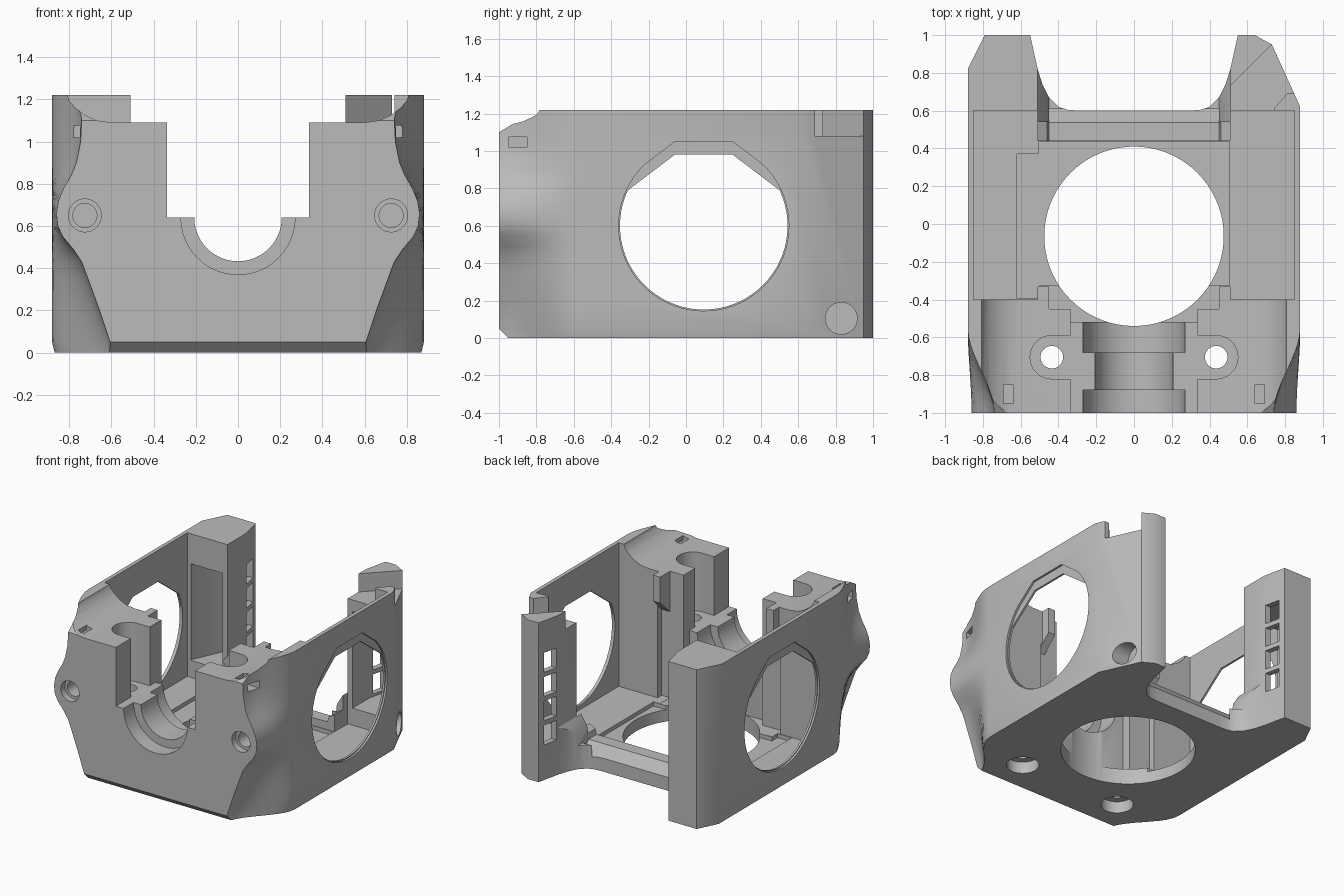
import bpy, bmesh, math
from mathutils import Vector

cube = bpy.data.objects.get("Cube")
if cube:
    bpy.data.objects.remove(cube)

grey = bpy.data.materials.new("plain_grey")
grey.use_nodes = True
grey.diffuse_color = (0.5, 0.5, 0.5, 1)
grey.node_tree.nodes["Principled BSDF"].inputs["Base Color"].default_value = (0.5, 0.5, 0.5, 1)


def make(name, bm):
    bmesh.ops.recalc_face_normals(bm, faces=bm.faces)
    mesh = bpy.data.meshes.new(name)
    bm.to_mesh(mesh)
    bm.free()
    obj = bpy.data.objects.new(name, mesh)
    bpy.context.collection.objects.link(obj)
    mesh.materials.append(grey)
    return obj


def place(axis, a, b, h):
    return {"x": (h, a, b), "y": (a, h, b), "z": (a, b, h)}[axis]


def prism(points, axis, lo, hi):
    bm = bmesh.new()
    base = bm.faces.new([bm.verts.new(place(axis, a, b, lo)) for a, b in points])
    top = bmesh.ops.extrude_face_region(bm, geom=[base])["geom"]
    moved = [v for v in top if isinstance(v, bmesh.types.BMVert)]
    bmesh.ops.translate(bm, verts=moved, vec=Vector(place(axis, 0, 0, hi - lo)))
    return make("cutter", bm)


def arc(a, b, r, start, end, n):
    angles = [math.radians(start + (end - start) * i / n) for i in range(n + 1)]
    return [(a + r * math.cos(t), b + r * math.sin(t)) for t in angles]


def circle(a, b, r, n=48):
    return arc(a, b, r, 0, 360, n)[:-1]


def rect(a0, a1, b0, b1):
    return [(a0, b0), (a1, b0), (a1, b1), (a0, b1)]


def flip(points, s):
    return [(s * a, b) for a, b in points]


def both(half):
    return half + [(-a, b) for a, b in reversed(half)]


# Body shell: narrow, bulged front section blending into straight sides
front = [(0, .6), (.05, .605), (.2, .655), (.35, .71), (.43, .74), (.49, .78), (.55, .83), (.6, .853),
         (.66, .86), (.72, .85), (.78, .825), (.84, .79), (.9, .765), (1, .745), (1.1, .74), (1.22, .74)]
stations = [-1 + .045 * i for i in range(11)] + [1]
bm = bmesh.new()
rings = []
for y in stations:
    t = min(1, (y + 1) / .45)
    ease = t * t * (3 - 2 * t)
    half = [(w + (.88 - (.012 if z == 0 else 0) - w) * ease, z) for z, w in front]
    rings.append([bm.verts.new((x, y, z)) for x, z in both(half)])
for r0, r1 in zip(rings, rings[1:]):
    for i in range(len(r0)):
        j = (i + 1) % len(r0)
        bm.faces.new((r0[i], r0[j], r1[j], r1[i]))
bm.faces.new(rings[0])
bm.faces.new(rings[-1])
body = make("carriage_body", bm)
bpy.context.view_layer.objects.active = body


def cut(points, axis, lo, hi):
    tool = prism(points, axis, lo, hi)
    tool.hide_render = True
    mod = body.modifiers.new("cut", "BOOLEAN")
    mod.operation = "DIFFERENCE"
    mod.solver = "EXACT"
    mod.object = tool
    bpy.ops.object.modifier_apply(modifier=mod.name)
    bpy.data.objects.remove(tool)


# Chamfers along the front
cut([(-1.05, .1), (-.9, -.05), (-1.05, -.05)], "x", -1, 1)
cut([(-1.1, 1.04), (-.7, 1.28), (-1.1, 1.28)], "x", -1, 1)

# Lowered top of the front block with curved rise to the side walls
cut(both([(.6, 1.09), (.67, 1.1), (.725, 1.125), (.77, 1.16), (.8, 1.195), (.815, 1.25)]), "y", -1.1, -.39)

# Interior bay between thin side walls
cut(both([(.51, .44), (.51, .6), (.85, .6), (.85, -.4), (.51, -.4), (.51, -.33), (.45, -.33),
          (.45, -.45), (.335, -.45), (.335, -.52)]), "z", .12, 1.4)

# Short tabs behind the block: level top, sloping underside
cut(rect(-.53, .53, -.41, -.3), "z", 1.09, 1.4)
for s in (1, -1):
    cut([(-.449, .121), (-.32, .121), (-.32, .9), (-.449, .78)], "x", s * .48 - .04, s * .48 + .04)

# Sunken floor centre, side strip and round floor opening
cut(rect(-.505, .505, -.325, .435), "z", .09, .2)
cut(rect(-.62, -.5, -.395, .37), "z", .09, .2)
cut(circle(0, -.065, .475, 72), "z", -.1, .6)

# Rear opening over the cross bar, leaving stepped end gussets
cut(both([(.45, .18), (.46, .22), (.51, .25), (.51, 1.4)]), "y", .43, .54)
cut(both([(.45, .18), (.46, .28), (.51, .36), (.51, 1.4)]), "y", .53, 1.1)
cut([(.61, .09), (.53, .19), (.61, .3)], "x", -.45, .45)
cut(both([(.57, 1.1), (.55, 1), (.51, .82), (.485, .74), (.45, .67), (.4, .62), (.35, .604), (.28, .6)]),
    "z", -.1, 1.4)

# Outer corners of the rear posts
cut([(.9, .576), (.88, .62), (.73, .95), (.64, 1), (.6, 1.1), (1, 1.1)], "z", -.1, 1.4)
cut([(-.9, .78), (-.88, .82), (-.79, 1), (-.75, 1.08), (-1, 1.1)], "z", -.1, 1.4)

# Side wall openings: round with a flattened top, stepped through the wall
wide = arc(.095, .6, .455, 135, 405, 54) + [(.25, 1.05), (-.06, 1.05)]
low = arc(.095, .6, .448, 155, 385, 46) + [(.25, .98), (-.06, .98)]
for s in (1, -1):
    cut(low, "x", s * .86 - .05, s * .86 + .05)
    cut(wide, "x", s * .89 - .025, s * .89 + .025)

for s in (1, -1):
    # Hollow posts with ladder windows on the inner faces
    cut(flip([(.55, .55), (.82, .55), (.82, .62), (.67, .955), (.585, .955), (.55, .8)], s), "z", .25, .99)
    for i in range(4):
        cut(flip(rect(.45, .62, .835, .95), s), "z", .27 + .185 * i, .42 + .185 * i)
    # Clamp pockets, bolt holes and counterbores
    stadium = [(.3, -.82)] + arc(.435, -.705, .115, -90, 90, 18) + [(.3, -.59)]
    cut(flip(stadium, s), "z", .64, 1.4)
    cut(circle(s * .435, -.705, .06, 32), "z", -.1, .8)
    cut(circle(s * .435, -.705, .115, 32), "z", -.1, .09)
    # Front screw holes
    cut(circle(s * .725, .65, .078, 32), "y", -1.1, -.95)
    cut(circle(s * .725, .65, .057, 32), "y", -1.1, -.6)
    # Tie slots
    cut(flip(rect(.64, .69, -.95, -.85), s), "z", 1.02, 1.3)
    cut(flip(rect(.65, .95, 1.02, 1.075), s), "y", -.949, -.851)

# Stepped cradle in the front block
cut(rect(-.335, .335, .64, 1.4), "y", -1.1, -.45)
cut(circle(0, .64, .27), "y", -1.1, -.88)
cut(circle(0, .64, .207), "y", -1.1, -.45)
cut(circle(0, .64, .27), "y", -.68, -.45)

# Cable channel across one post top and its side screw hole
cut([(.48, .7), (.73, .95), (.95, 1.0), (.95, .69), (.81, .69), (.74, .61), (.74, .57), (.48, .57)],
    "z", 1.08, 1.4)
cut(circle(.83, .105, .085, 32), "x", .68, 1)

body.select_set(True)
bpy.ops.object.shade_smooth_by_angle(angle=math.radians(30))
